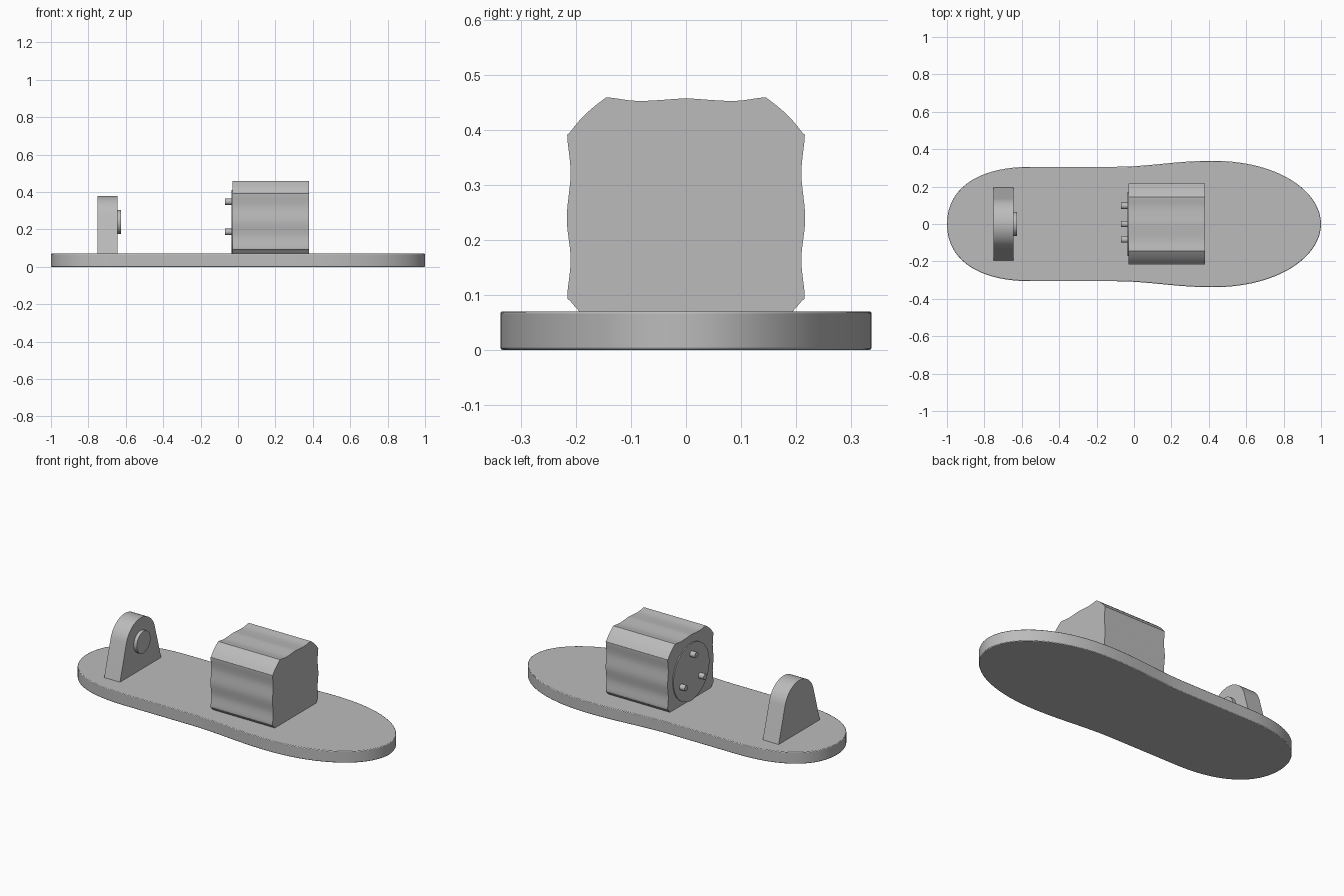
import bpy
import bmesh
import math
from mathutils import Vector
from mathutils.geometry import interpolate_bezier

cube = bpy.data.objects.get("Cube")
if cube:
    bpy.data.objects.remove(cube, do_unlink=True)

grey = bpy.data.materials.new("plain grey")
grey.use_nodes = True
grey.diffuse_color = (0.5, 0.5, 0.5, 1)
grey.node_tree.nodes["Principled BSDF"].inputs["Base Color"].default_value = grey.diffuse_color


def extrude(name, outline, to_3d, depth, bevel=0):
    """Extrude a closed 2D outline along the vector depth."""
    bm = bmesh.new()
    face = bm.faces.new([bm.verts.new(to_3d(a, b)) for a, b in outline])
    new = bmesh.ops.extrude_face_region(bm, geom=[face])["geom"]
    bmesh.ops.translate(bm, vec=depth, verts=[g for g in new if isinstance(g, bmesh.types.BMVert)])
    bmesh.ops.recalc_face_normals(bm, faces=bm.faces)
    mesh = bpy.data.meshes.new(name)
    bm.to_mesh(mesh)
    bm.free()
    mesh.materials.append(grey)
    obj = bpy.data.objects.new(name, mesh)
    bpy.context.collection.objects.link(obj)
    if bevel:
        mod = obj.modifiers.new("soft edge", "BEVEL")
        mod.width, mod.segments, mod.limit_method = bevel, 2, "ANGLE"
        mod.angle_limit = math.radians(50)
    bpy.ops.object.select_all(action="DESELECT")
    bpy.context.view_layer.objects.active = obj
    obj.select_set(True)
    bpy.ops.object.shade_smooth_by_angle(angle=math.radians(30))
    return obj


def along_x(name, outline, x0, x1):
    return extrude(name, outline, lambda y, z: (x0, y, z), (x1 - x0, 0, 0))


def disc(name, y, z, radius, x0, x1, sides=48):
    turn = math.tau / sides
    ring = [(y + radius * math.cos(i * turn), z + radius * math.sin(i * turn)) for i in range(sides)]
    return along_x(name, ring, x0, x1)


def smooth_path(points, steps=6):
    """Catmull-Rom curve through the points."""
    p = [Vector(q) for q in points]
    p = [p[0] * 2 - p[1]] + p + [p[-1] * 2 - p[-2]]
    path = []
    for a, b, c, d in zip(p, p[1:], p[2:], p[3:]):
        path += interpolate_bezier(b, b + (c - a) / 6, c - (d - b) / 6, c, steps + 1)[:-1]
    return [(v.x, v.y) for v in path] + [tuple(points[-1])]


# Base plate: half outline from curves, mirrored across the long axis
half = []
for curve in (
    ((-1, 0), (-1, 0.18), (-0.85, 0.306), (-0.55, 0.306)),
    ((-0.1, 0.306), (0.08, 0.306), (0.22, 0.338), (0.42, 0.338)),
    ((0.42, 0.338), (0.78, 0.338), (1, 0.17), (1, 0)),
):
    for v in interpolate_bezier(*[Vector(c) for c in curve], 20):
        if not half or (v.xy - Vector(half[-1])).length > 0.001:
            half.append((v.x, v.y))
outline = half + [(x, -y) for x, y in half[-2:0:-1]]
extrude("base_plate", outline, lambda x, y: (x, y, 0), (0, 0, 0.07), bevel=0.004)

# Housing block: wavy sides with chamfered corners
side = smooth_path([
    (0.19, 0.065), (0.21, 0.088), (0.216, 0.1), (0.21, 0.165), (0.217, 0.24),
    (0.21, 0.32), (0.216, 0.385), (0.212, 0.395), (0.185, 0.427), (0.15, 0.456),
    (0.138, 0.459), (0.085, 0.453), (0, 0.458),
])
along_x("housing_block", side + [(-y, z) for y, z in side[-2::-1]], -0.03, 0.38)

# Round plate with three pins on the block end
disc("round_plate", 0, 0.24, 0.17, -0.036, -0.029, 64)
for i, (y, z) in enumerate(((0, 0.348), (0.097, 0.187), (-0.083, 0.187))):
    disc(f"pin_{i + 1}", y, z, 0.017, -0.07, -0.03, 24)

# Arched bracket: straight flanks tangent to a round top
centre, radius, foot = 0.24, 0.14, 0.195
drop = centre - 0.07
start = math.acos(radius / math.hypot(foot, drop)) - math.atan2(drop, foot)
arch = [(foot, 0.069)]
for i in range(33):
    a = start + (math.pi - 2 * start) * i / 32
    arch.append((radius * math.cos(a), centre + radius * math.sin(a)))
arch.append((-foot, 0.069))
along_x("bracket", arch, -0.75, -0.645)
disc("bracket_boss", 0, centre, 0.065, -0.65, -0.625)
